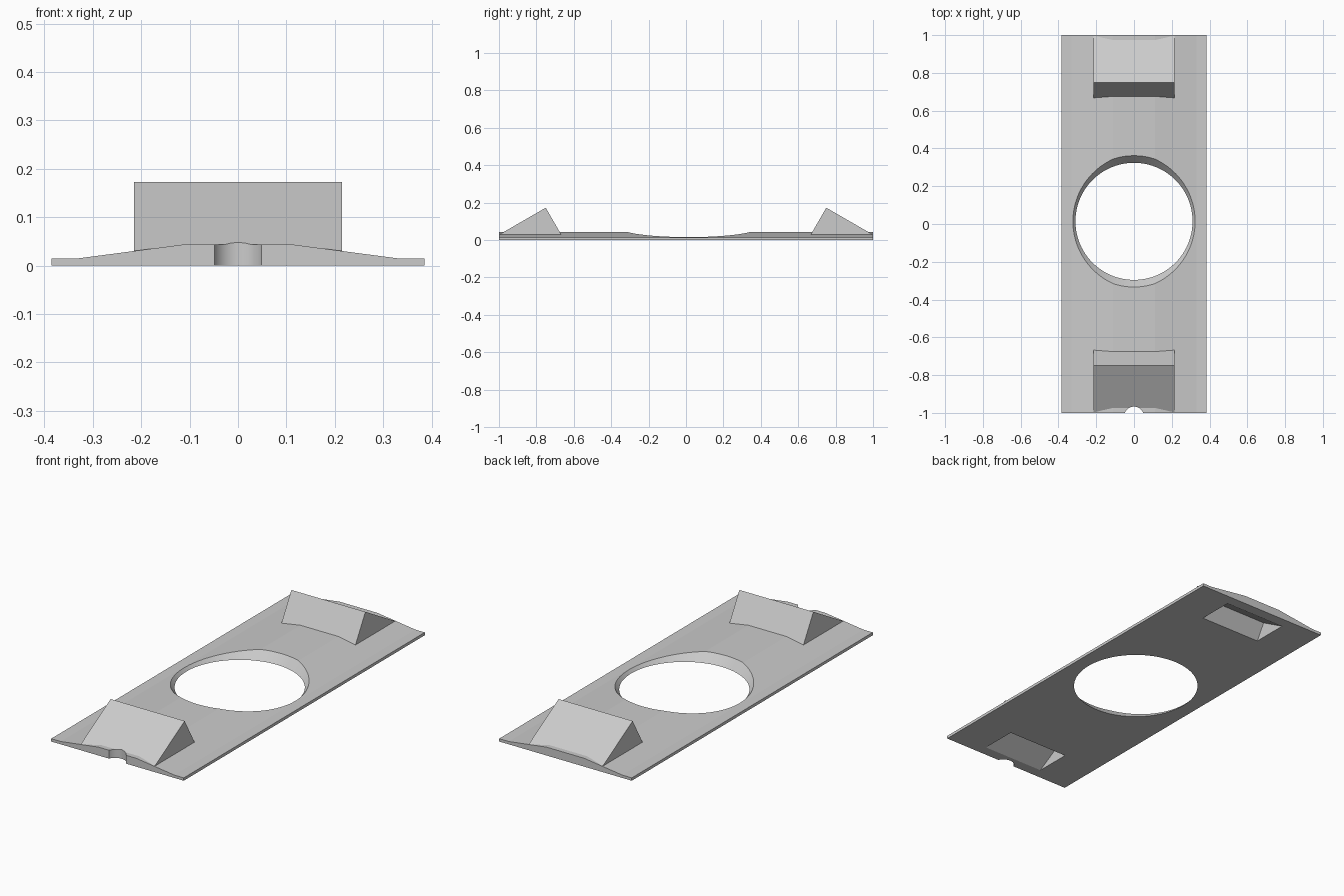
import bpy, bmesh, math
from mathutils import Vector

cube = bpy.data.objects.get("Cube")
if cube:
    bpy.data.objects.remove(cube, do_unlink=True)

grey = bpy.data.materials.new("plain_grey")
grey.use_nodes = True
colour = (0.6, 0.6, 0.6, 1)
grey.diffuse_color = colour
grey.node_tree.nodes["Principled BSDF"].inputs["Base Color"].default_value = colour


def finish(bm, name):
    bmesh.ops.recalc_face_normals(bm, faces=bm.faces)
    mesh = bpy.data.meshes.new(name)
    bm.to_mesh(mesh)
    bm.free()
    mesh.materials.append(grey)
    obj = bpy.data.objects.new(name, mesh)
    bpy.context.collection.objects.link(obj)
    return obj


def prism(name, points, half, along):
    """Extrude a profile (side position, height) evenly both ways along x or y."""
    bm = bmesh.new()
    place = (lambda s, z: (-half, s, z)) if along == "x" else (lambda s, z: (s, -half, z))
    face = bm.faces.new([bm.verts.new(place(s, z)) for s, z in points])
    ext = bmesh.ops.extrude_face_region(bm, geom=[face])
    shift = Vector((2 * half, 0, 0)) if along == "x" else Vector((0, 2 * half, 0))
    bmesh.ops.translate(bm, vec=shift, verts=[v for v in ext["geom"] if isinstance(v, bmesh.types.BMVert)])
    return finish(bm, name)


def cone(name, y, low, high, r_low, r_high):
    bm = bmesh.new()
    bmesh.ops.create_cone(bm, cap_ends=True, segments=96, radius1=r_low, radius2=r_high, depth=high - low)
    bmesh.ops.translate(bm, vec=(0, y, (low + high) / 2), verts=bm.verts)
    return finish(bm, name)


def combine(body, tool, operation):
    mod = body.modifiers.new(operation.lower(), "BOOLEAN")
    mod.operation = operation
    mod.solver = "EXACT"
    mod.object = tool
    tool.hide_render = True
    bpy.context.view_layer.objects.active = body
    bpy.ops.object.modifier_apply(modifier=mod.name)
    bpy.data.objects.remove(tool, do_unlink=True)


# Base plate with a raised flat middle and sloping flanks
half_profile = [(0.385, 0), (0.385, 0.015), (0.33, 0.015), (0.11, 0.044)]
plate = prism("base_plate", half_profile + [(-x, z) for x, z in reversed(half_profile)], 1.0, "y")

# Wedge ramps at both ends, each with a hollow underneath
ramp = [(0.66, 0.017), (0.75, 0.173), (0.995, 0.0315), (0.995, 0.017)]
hollow = [(0.739, -0.02), (0.80, 0.083), (0.978, -0.02)]
for side in (-1, 1):
    combine(plate, prism("ramp", [(side * y, z) for y, z in ramp], 0.215, "x"), "UNION")
for side in (-1, 1):
    combine(plate, prism("hollow", [(side * y, z) for y, z in hollow], 0.178, "x"), "DIFFERENCE")

# Flared centre opening
slope = 0.86
combine(plate, cone("opening", 0.014, -0.02, 0.1, 0.31 - 0.02 * slope, 0.31 + 0.1 * slope), "DIFFERENCE")

# Rounded notch in the front edge
combine(plate, cone("notch", -1.02, -0.1, 0.3, 0.053, 0.053), "DIFFERENCE")

bpy.ops.object.select_all(action="DESELECT")
plate.select_set(True)
bpy.context.view_layer.objects.active = plate
bpy.ops.object.shade_smooth_by_angle(angle=math.radians(5))
